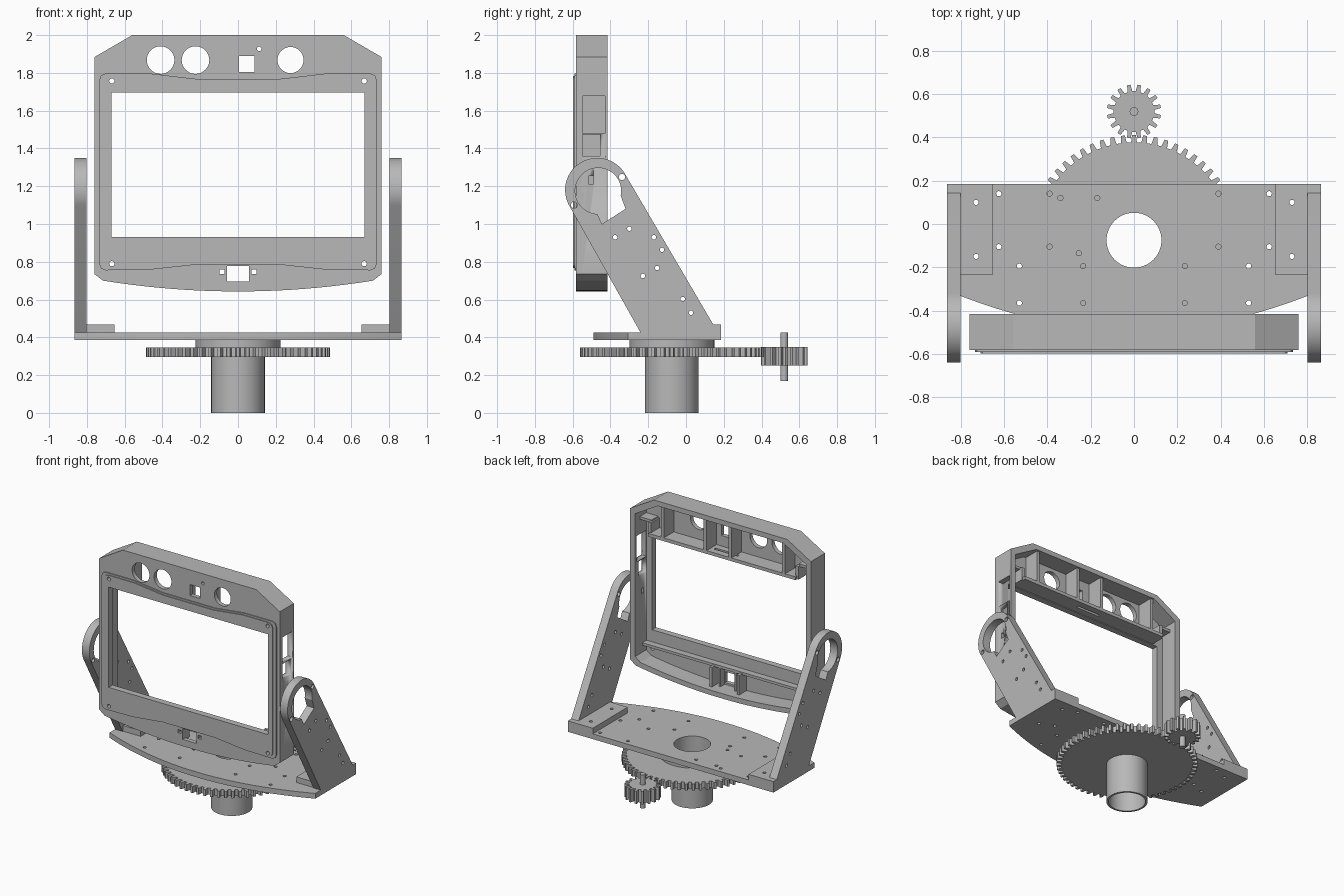
import bpy, bmesh
from math import sin, cos, pi, radians

if "Cube" in bpy.data.objects:
    bpy.data.objects.remove(bpy.data.objects["Cube"])

grey = bpy.data.materials.new("plain grey")
grey.use_nodes = True
grey.diffuse_color = (0.48, 0.48, 0.48, 1)
grey.node_tree.nodes["Principled BSDF"].inputs["Base Color"].default_value = (0.48, 0.48, 0.48, 1)

AXES = {"x": lambda u, v, w: (w, u, v),
        "y": lambda u, v, w: (u, w, v),
        "z": lambda u, v, w: (u, v, w)}


def arc(cx, cy, r, start=0, end=360, n=48):
    full = end - start == 360
    steps = n if full else n - 1
    return [(cx + r * cos(radians(start + (end - start) * i / steps)),
             cy + r * sin(radians(start + (end - start) * i / steps))) for i in range(n)]


def hole(cx, cy, r=0.012):
    return arc(cx, cy, r, n=14)


def rect(u0, u1, v0, v1):
    return [(u0, v0), (u1, v0), (u1, v1), (u0, v1)]


def mirror(half):
    """Full outline from its right half, listed from top to bottom."""
    return half + [(-u, v) for u, v in reversed(half)]


def prism(name, axis, lo, hi, outline, holes=()):
    """Flat outline with holes, extruded along an axis from lo to hi."""
    curve = bpy.data.curves.new(name, "CURVE")
    curve.dimensions, curve.fill_mode = "2D", "BOTH"
    curve.extrude = (hi - lo) / 2
    for loop in [outline, *holes]:
        spline = curve.splines.new("POLY")
        spline.points.add(len(loop) - 1)
        for point, (u, v) in zip(spline.points, loop):
            point.co = (u, v, 0, 1)
        spline.use_cyclic_u = True
    temp = bpy.data.objects.new(name + " outline", curve)
    bpy.context.collection.objects.link(temp)
    graph = bpy.context.evaluated_depsgraph_get()
    mesh = bpy.data.meshes.new_from_object(temp.evaluated_get(graph))
    bpy.data.objects.remove(temp)
    bm = bmesh.new()
    bm.from_mesh(mesh)
    bmesh.ops.remove_doubles(bm, verts=bm.verts, dist=0.00005)
    for v in bm.verts:
        v.co = AXES[axis](v.co.x, v.co.y, v.co.z + (lo + hi) / 2)
    bmesh.ops.recalc_face_normals(bm, faces=bm.faces)
    bm.to_mesh(mesh)
    bm.free()
    mesh.name = name
    mesh.materials.clear()
    mesh.materials.append(grey)
    obj = bpy.data.objects.new(name, mesh)
    bpy.context.collection.objects.link(obj)
    bpy.ops.object.select_all(action="DESELECT")
    obj.select_set(True)
    bpy.context.view_layer.objects.active = obj
    bpy.ops.object.shade_smooth_by_angle(angle=radians(25))
    return obj


def box(name, x0, x1, y0, y1, z0, z1):
    return prism(name, "z", z0, z1, rect(x0, x1, y0, y1))


def gear_outline(cx, cy, root, tip, teeth, phase=0):
    pts = []
    for i in range(teeth):
        for offset, r in ((-0.29, root), (-0.17, tip), (0.17, tip), (0.29, root)):
            a = 2 * pi * (i + offset + phase) / teeth
            pts.append((cx + r * cos(a), cy + r * sin(a)))
    return pts


# Pedestal tube, turntable gear and spacer disc
CY = -0.075
bore = arc(0, CY, 0.127)
prism("pedestal_tube", "z", 0, 0.296, arc(0, CY, 0.142), [bore])
prism("large_gear", "z", 0.295, 0.345, gear_outline(0, CY, 0.452, 0.486, 60), [bore])
prism("spacer_disc", "z", 0.344, 0.386, arc(0, CY, 0.225, n=64), [bore])

# Drive pinion on its shaft
prism("drive_pinion", "z", 0.25, 0.348, gear_outline(0, 0.52, 0.094, 0.125, 16, 0.5))
prism("pinion_shaft", "z", 0.17, 0.425, arc(0, 0.52, 0.02, n=20))

# Base plate with curved front edge and drilled holes
front = [(0.865 * (1 - i / 12), -0.49 + 0.245 * (0.865 * (1 - i / 12)) ** 2) for i in range(12)]
base_outline = mirror([(0.865, 0.185)] + front)
side_holes = [(0.625, 0.14), (0.625, -0.105), (0.39, 0.14), (0.39, -0.105), (0.235, -0.195),
              (0.235, -0.365), (0.53, -0.195), (0.53, -0.365), (0.73, 0.1), (0.73, -0.15)]
drilled = [hole(s * x, y) for x, y in side_holes for s in (1, -1)]
drilled += [hole(-0.34, 0.12), hole(-0.17, 0.12), hole(-0.255, -0.135)]
prism("base_plate", "z", 0.385, 0.425, base_outline, drilled + [bore])

# Leaning side arms with keyed pivot rings, and their feet
arm_outline = arc(-0.47, 1.18, 0.17, 30, 210, 32) + [(-0.24, 0.424), (0.17, 0.424)]
pivot = arc(-0.465, 1.175, 0.122, -12, 268, 40) + [(-0.445, 1.0), (-0.32, 1.08)]
arm_holes = [hole(-0.339, 1.249, 0.017), hole(-0.593, 1.1, 0.017)]
arm_holes += [hole(y, z) for y, z in [(-0.3, 0.975), (-0.375, 0.93), (-0.17, 0.93), (-0.127, 0.863),
                                      (-0.153, 0.767), (-0.228, 0.725), (-0.017, 0.603), (0.026, 0.53)]]
for side, s in (("left", 1), ("right", -1)):
    x0, x1 = sorted((s * 0.803, s * 0.865))
    prism(side + "_arm", "x", x0, x1, arm_outline, [pivot] + arm_holes)
    x0, x1 = sorted((s * 0.655, s * 0.865))
    prism(side + "_arm_foot", "z", 0.424, 0.468, rect(x0, x1, -0.235, 0.185),
          [hole(s * 0.73, 0.1), hole(s * 0.73, -0.15)])

# Screen frame: front panel and surrounding rim
bottom = [(0.715 * (1 - i / 10), 0.643 + 0.057 * (1 - i / 10) ** 2) for i in range(10)]
frame_outline = mirror([(0.56, 2.0), (0.76, 1.884), (0.76, 0.735)] + bottom)
inner_outline = [(x * 0.945, 1.32 + (z - 1.32) * 0.945) for x, z in frame_outline]
window = rect(-0.67, 0.67, 0.932, 1.695)
screws = [hole(s * 0.668, z, 0.014) for s in (1, -1) for z in (0.79, 1.757)]
openings = [arc(-0.41, 1.868, 0.073), arc(-0.225, 1.868, 0.073), arc(0.278, 1.868, 0.069),
            rect(0.004, 0.088, 1.805, 1.889), hole(0.112, 1.927),
            rect(-0.057, 0.057, 0.695, 0.778)]
openings += [rect(x - 0.013, x + 0.013, 0.735, 0.76) for x in (-0.085, 0.085)]
prism("front_panel", "y", -0.583, -0.55, frame_outline, [window] + screws + openings)
rim = prism("frame_rim", "y", -0.551, -0.415, frame_outline, [inner_outline])

# Connector slots through the left wall of the rim
for y0, y1, z0, z1 in ((-0.548, -0.43, 1.48, 1.677), (-0.548, -0.455, 1.36, 1.474),
                       (-0.515, -0.49, 1.213, 1.255)):
    cutter = box("slot_cutter", 0.69, 0.8, y0, y1, z0, z1)
    cutter.hide_render = True
    cut = rim.modifiers.new("slot", "BOOLEAN")
    cut.operation, cut.solver, cut.object = "DIFFERENCE", "EXACT", cutter
    bpy.context.view_layer.objects.active = rim
    bpy.ops.object.modifier_apply(modifier=cut.name)
    bpy.data.objects.remove(cutter)

# Raised bezel in two steps
bezel = mirror([(0.22, 1.768), (0.47, 1.797), (0.7, 1.797), (0.725, 1.787), (0.735, 1.76),
                (0.735, 0.79), (0.725, 0.765), (0.7, 0.755), (0.47, 0.758), (0.22, 0.785)])
bezel_face = [(x * 0.965, 1.276 + (z - 1.276) * 0.975) for x, z in bezel]
prism("bezel_step", "y", -0.591, -0.582, bezel, [window] + screws)
prism("bezel_face", "y", -0.598, -0.59, bezel_face, [window] + screws)

# Sensor compartment behind the top of the panel
prism("sensor_shelf", "z", 1.7, 1.725, rect(-0.62, 0.62, -0.551, -0.43),
      [rect(-0.1, 0.1, -0.5, -0.48)])
for x in (0.5, 0.14, -0.07, -0.52):
    box("sensor_divider", x - 0.012, x + 0.012, -0.551, -0.43, 1.72, 1.965)
for s in (1, -1):
    box("corner_bracket", s * 0.62 - 0.012, s * 0.62 + 0.012, -0.551, -0.45, 1.7, 1.8)
    box("corner_ledge", *sorted((s * 0.62, s * 0.73)), -0.551, -0.47, 1.79, 1.81)

# Lower rib and button housing behind the bottom of the panel
box("lower_rib", -0.72, 0.72, -0.551, -0.5, 0.82, 0.84)
for s in (1, -1):
    box("button_housing_wall", s * 0.115 - 0.01, s * 0.115 + 0.01, -0.551, -0.46, 0.67, 0.83)
    box("button_housing_rib", s * 0.066 - 0.006, s * 0.066 + 0.006, -0.551, -0.5, 0.67, 0.83)
